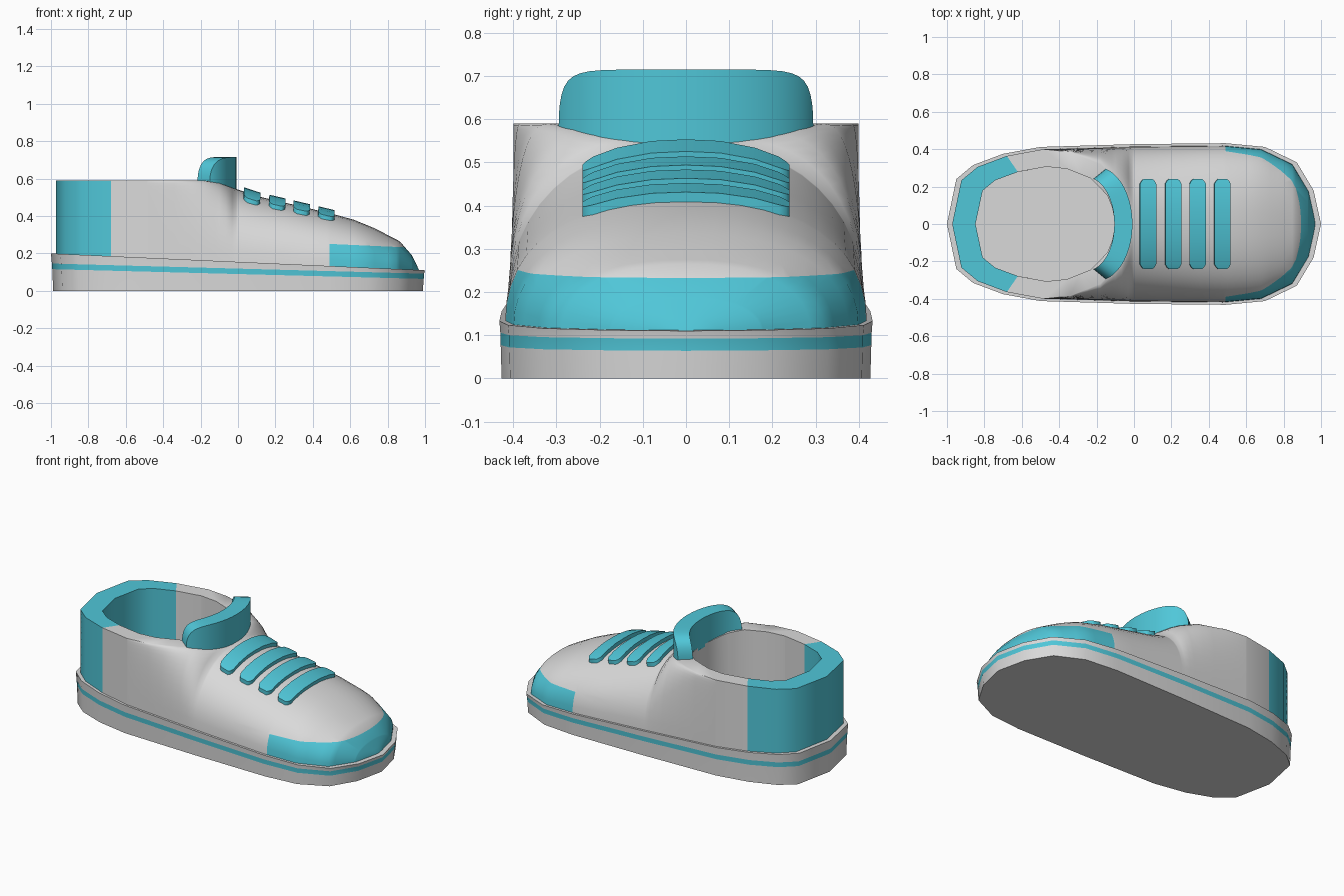
import bpy, bmesh, math
from mathutils import Vector

cube = bpy.data.objects.get("Cube")
if cube:
    bpy.data.objects.remove(cube, do_unlink=True)


def material(name, rgb):
    m = bpy.data.materials.new(name)
    m.use_nodes = True
    m.diffuse_color = (*rgb, 1)
    bsdf = next(n for n in m.node_tree.nodes if n.type == 'BSDF_PRINCIPLED')
    bsdf.inputs["Base Color"].default_value = (*rgb, 1)
    return m


GREY = material("light_grey", (0.7, 0.7, 0.7))
TEAL = material("teal", (0.08, 0.57, 0.69))


def finish(name, bm, mats, angle=45):
    bmesh.ops.remove_doubles(bm, verts=bm.verts[:], dist=0.0005)
    bmesh.ops.recalc_face_normals(bm, faces=bm.faces[:])
    mesh = bpy.data.meshes.new(name)
    bm.to_mesh(mesh)
    bm.free()
    ob = bpy.data.objects.new(name, mesh)
    bpy.context.collection.objects.link(ob)
    for m in mats:
        mesh.materials.append(m)
    bpy.ops.object.select_all(action='DESELECT')
    ob.select_set(True)
    bpy.context.view_layer.objects.active = ob
    bpy.ops.object.shade_smooth_by_angle(angle=math.radians(angle))
    return ob


def interp(table, x):
    if x <= table[0][0]:
        return table[0][1]
    for (x0, v0), (x1, v1) in zip(table, table[1:]):
        if x <= x1:
            return v0 + (v1 - v0) * (x - x0) / (x1 - x0)
    return table[-1][1]


def loft(bm, rows, closed=False):
    """Skin rows of points with quads; return the vertex rows and the faces."""
    grid = [[bm.verts.new(p) for p in row] for row in rows]
    faces = []
    for a, b in zip(grid, grid[1:]):
        for i in range(len(a) - (0 if closed else 1)):
            j = (i + 1) % len(a)
            faces.append(bm.faces.new((a[i], a[j], b[j], b[i])))
    return grid, faces


# Shared shape tables: half outline, collar half width, top profile
OUTLINE = [(-1, 0), (-.95, .24), (-.86, .315), (-.7, .375), (-.5, .412), (0, .427),
           (.49, .432), (.7, .412), (.87, .33), (.96, .18), (1, 0)]
COLLAR = [(-.48, .4), (-.34, .385), (-.18, .32), (-.065, .2), (-.03, .11), (-.01, 0)]
TOP = [(-.18, .59), (-.1, .578), (-.01, .545), (.1, .507), (.25, .472), (.5, .413),
       (.62, .38), (.73, .335), (.865, .265), (.93, .19), (.955, .14), (.972, .1)]


def sole_top(x):
    return .155 - .045 * x


def base_width(x):
    return .97 * interp(OUTLINE, x / .972)


def collar_width(x):
    return min(base_width(x), interp(COLLAR, x)) if x > -.48 else base_width(x)


POWER = .87


def upper_height(x, y):
    """Height of the dome over the forefoot."""
    zb, w = sole_top(x) - .01, base_width(x)
    s = (1 - min(1, abs(y) / w) ** (2 / POWER)) ** (POWER / 2)
    return zb + (interp(TOP, x) - zb) * s


# Sole: stacked rings with a painted stripe
ring = OUTLINE + [(x, -y) for x, y in OUTLINE[-2:0:-1]]
levels = [(.988, lambda x: 0), (.993, lambda x: .09 - .026 * x),
          (.995, lambda x: .119 - .027 * x), (1, sole_top)]
bm = bmesh.new()
grid, faces = loft(bm, [[(x * s, y * s, f(x)) for x, y in ring] for s, f in levels], True)
n = len(ring)
for f in faces[n:2 * n]:
    f.material_index = 1
bm.faces.new(grid[0])
bm.faces.new(grid[-1])
finish("sole", bm, [GREY, TEAL])

# Upper: half cross-sections along the foot, then rim, lining and insole
stations = sorted({round(x * .972, 3) for x, _ in OUTLINE}
                  | {x for x, _ in COLLAR} | {x for x, _ in TOP} | {-.25, -.12, .35, .8})
STEPS = 12
bm = bmesh.new()
rows = []
for x in stations:
    w, c, zb, zt = base_width(x), collar_width(x), sole_top(x) - .01, interp(TOP, x)
    row = []
    for k in range(STEPS + 1):
        a = math.pi / 2 * k / STEPS
        co = max(0, math.cos(a)) ** POWER if k < STEPS else 0
        row.append((x, c + (w - c) * co, zb + (zt - zb) * math.sin(a) ** POWER))
    rows.append(row)
loft(bm, rows)
rim = [row[-1] for row in rows if row[0][0] <= -.0099]
lip = [(-.475 + (x + .4925) * .777, y * .765, z) for x, y, z in rim]
floor = [(x, y, .21) for x, y, _ in lip]
grid, _ = loft(bm, [rim, lip, floor])
bm.faces.new(grid[-1])
bmesh.ops.remove_doubles(bm, verts=bm.verts[:], dist=0.0005)
bmesh.ops.dissolve_degenerate(bm, edges=bm.edges[:], dist=0.0002)
bmesh.ops.mirror(bm, geom=bm.verts[:] + bm.edges[:] + bm.faces[:], axis='Y', merge_dist=0.0005)
bmesh.ops.remove_doubles(bm, verts=bm.verts[:], dist=0.0005)


def cut(faces, co, no):
    geom = set(faces)
    for f in faces:
        geom.update(f.edges, f.verts)
    bmesh.ops.bisect_plane(bm, geom=list(geom), plane_co=co, plane_no=no, dist=0.0001)


# Colour borders: toe cap and heel counter
CAP = .118
cut([f for f in bm.faces if f.calc_center_median().x > .3],
    Vector((0, 0, sole_top(0) + CAP)), Vector((.045, 0, 1)).normalized())
cut(bm.faces[:], Vector((.49, 0, 0)), Vector((1, 0, 0)))
for side in (1, -1):
    corner = Vector((-.68, side * base_width(-.68), 0))
    inner = Vector((-.621, side * base_width(-.68) * .765, 0))
    across = (inner - corner).normalized()
    cut([f for f in bm.faces if f.calc_center_median().y * side > 0],
        corner, Vector((across.y, -across.x, 0)) * -side)
for f in bm.faces:
    p = f.calc_center_median()
    toe = p.x > .49 and p.z < sole_top(p.x) + CAP
    edge = -.68 + .059 * (base_width(-.68) - abs(p.y)) / (base_width(-.68) * .235)
    flat_floor = p.z < .215 and abs(f.normal.z) > .9
    heel = p.x < min(edge, -.615) and not flat_floor
    f.material_index = 1 if toe or heel else 0
bmesh.ops.holes_fill(bm, edges=[e for e in bm.edges if e.is_boundary], sides=0)
finish("upper", bm, [GREY, TEAL])

# Tongue: curved band rising from the front of the collar
bm = bmesh.new()
rows = []
SPAN, COUNT = 75, 28
for i in range(COUNT + 1):
    t = 2 * i / COUNT - 1
    t = math.sin(t * math.pi / 2)
    a = math.radians(SPAN * t)
    out = (-.2 + .192 * math.cos(a), .305 * math.sin(a))
    inn = (-.255 + .15 * math.cos(a), .25 * math.sin(a))
    top = .59 + .125 * math.sqrt(max(0, 1 - abs(t) ** 6))
    rows.append([(*out, .53), (*out, top), (*inn, top), (*inn, .53)])
grid, _ = loft(bm, rows, True)
bm.faces.new(grid[0])
bm.faces.new(grid[-1])
finish("tongue", bm, [TEAL], 40)

# Laces: four rounded straps following the forefoot
for number, cx in enumerate((.072, .207, .337, .47)):
    bm = bmesh.new()
    rows = []
    for y in (-.24, -.232, -.215, -.16, -.08, 0, .08, .16, .215, .232, .24):
        half = .043 - .02 * max(0, (abs(y) - .215) / .025) ** 2
        x0, x1 = cx - half, cx + half
        z0, z1 = upper_height(x0, y), upper_height(x1, y)
        rows.append([(x0, y, z0 - .015), (x0 + .004, y, z0 + .022),
                     (x1 + .004, y, z1 + .022), (x1, y, z1 - .015)])
    grid, _ = loft(bm, rows, True)
    bm.faces.new(grid[0])
    bm.faces.new(grid[-1])
    finish(f"lace_{number + 1}", bm, [TEAL], 40)
